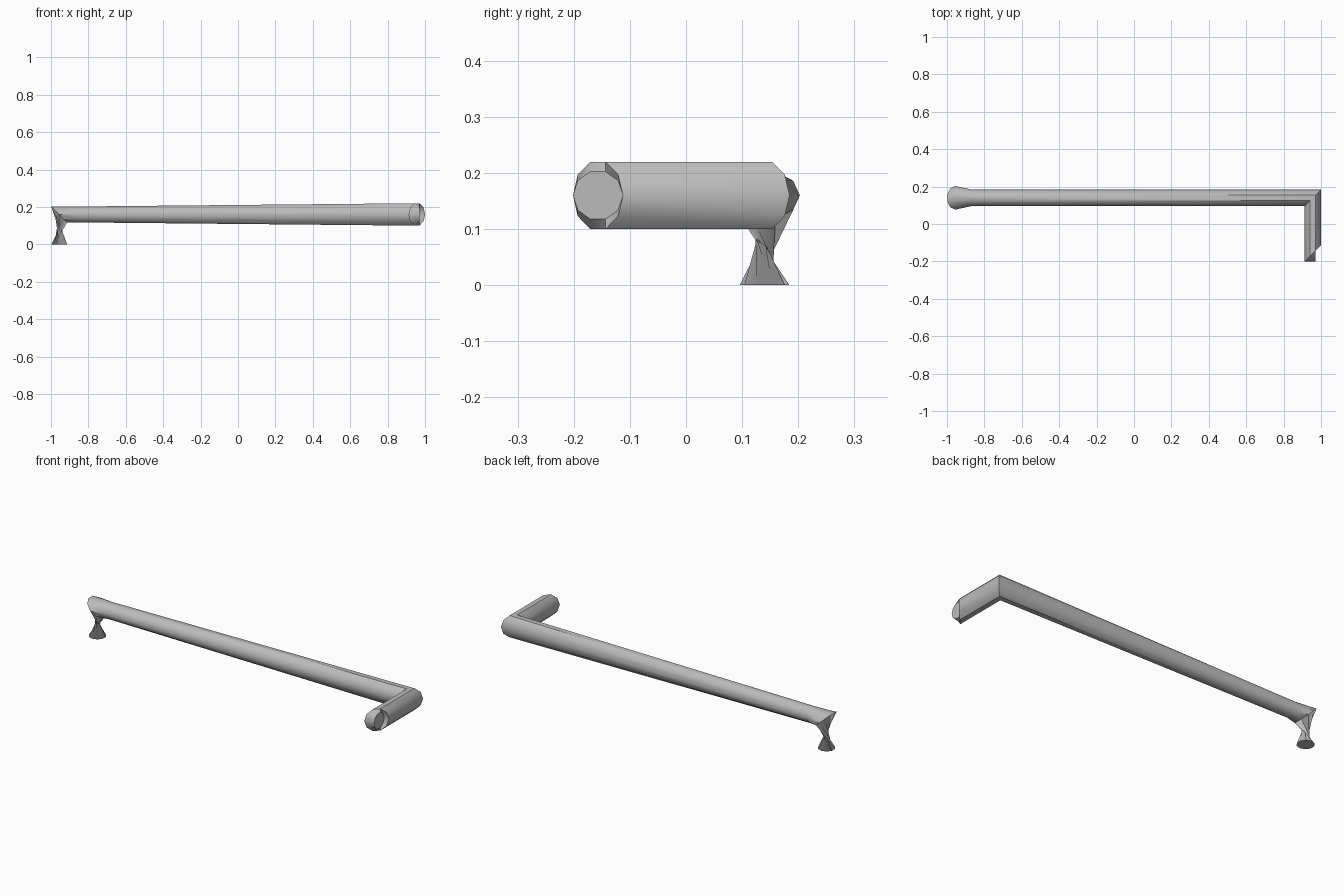
import bpy, bmesh, math
from mathutils import Vector

if "Cube" in bpy.data.objects:
    bpy.data.objects.remove(bpy.data.objects["Cube"])

SIDES = 10
R = 0.0445                 # pipe radius
M = R * math.sqrt(2)       # radius of the rings at the corners
AX, AY, AZ = 0.956, 0.14, 0.16
X, Y, Z = Vector((1, 0, 0)), Vector((0, 1, 0)), Vector((0, 0, 1))

grey = bpy.data.materials.new("grey metal")
grey.diffuse_color = (0.5, 0.5, 0.5, 1)
grey.use_nodes = True
grey.node_tree.nodes["Principled BSDF"].inputs["Base Color"].default_value = grey.diffuse_color


def ring(bm, centre, u, v, radius, twist=0):
    """Ten-sided ring of vertices around centre, turned by whole steps."""
    u, v = u.normalized(), v.normalized()
    verts = []
    for i in range(SIDES):
        a = 2 * math.pi * (i + twist) / SIDES
        verts.append(bm.verts.new(Vector(centre) + radius * (u * math.cos(a) + v * math.sin(a))))
    return verts


bm = bmesh.new()
rings = [
    ring(bm, (-AX, AY, 0), Y, -X, R, 4),               # foot, twisted against the bar
    ring(bm, (-AX, AY, AZ), Y, Z - X, M),              # corner above the foot
    ring(bm, (-0.87, AY, AZ), Y, Z, R),                # start of the long bar
    ring(bm, (AX, AY, AZ), X + Y, Z, M),               # corner to the short arm
    ring(bm, (AX, -0.157, AZ), X + Y, Z, M),           # corner at the arm's end
    ring(bm, (0.971, -0.157, AZ), Y, Z, R),            # end cap facing sideways
]

# Skin between the rings, then the two end caps
for a, b in zip(rings, rings[1:]):
    for i in range(SIDES):
        j = (i + 1) % SIDES
        bm.faces.new((a[i], a[j], b[j], b[i]))
bm.faces.new(rings[0][::-1])
bm.faces.new(rings[-1])
bmesh.ops.recalc_face_normals(bm, faces=bm.faces)

mesh = bpy.data.meshes.new("bent_pipe")
bm.to_mesh(mesh)
bm.free()
mesh.materials.append(grey)
pipe = bpy.data.objects.new("bent_pipe", mesh)
bpy.context.collection.objects.link(pipe)

# Smooth round the pipe, sharp at the corners and caps
bpy.context.view_layer.objects.active = pipe
pipe.select_set(True)
bpy.ops.object.shade_smooth_by_angle(angle=math.radians(40))
